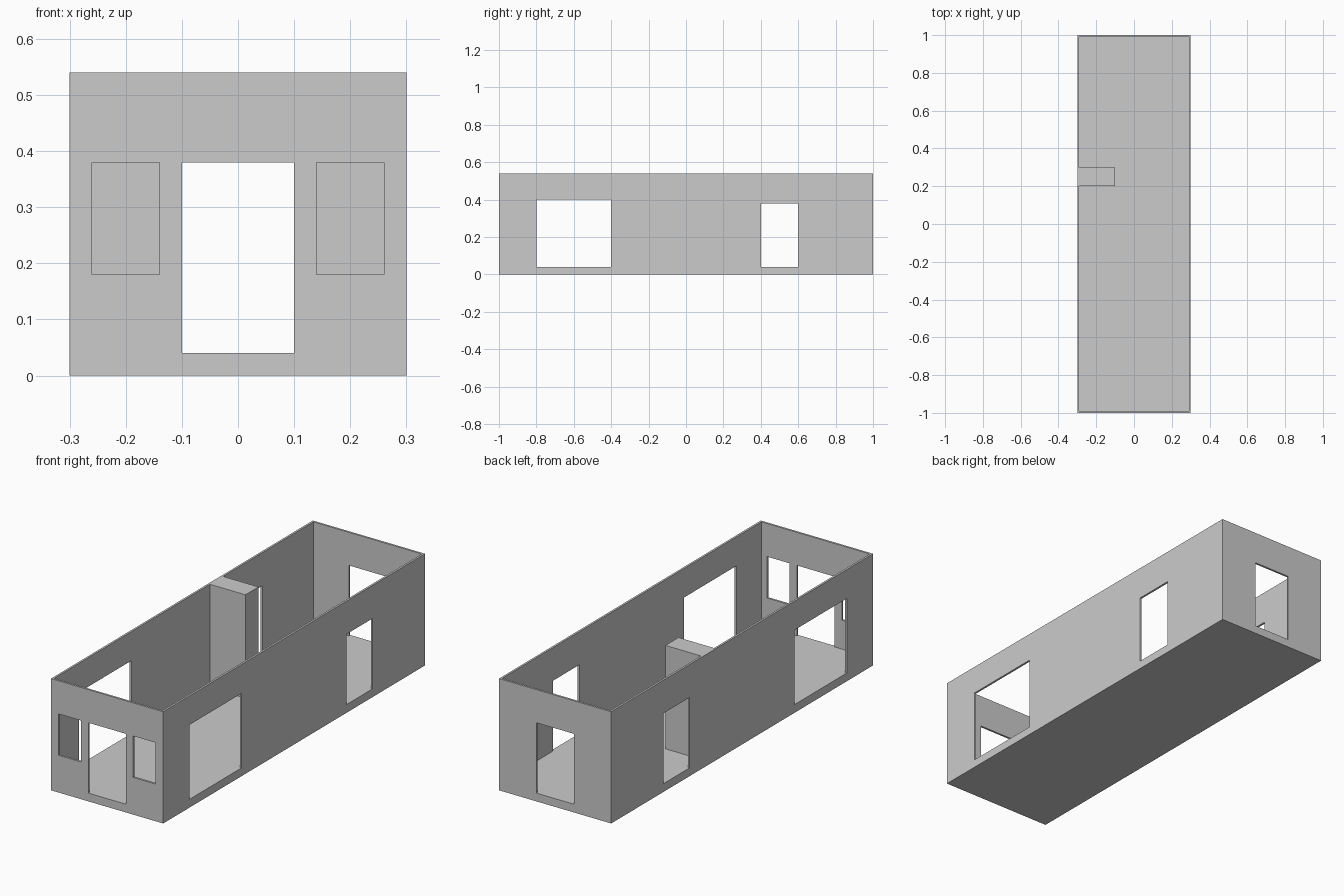
import bpy
import bmesh
from mathutils import Vector

if "Cube" in bpy.data.objects:
    bpy.data.objects.remove(bpy.data.objects["Cube"])

WALL = 0.01      # wall thickness
FLOOR = 0.04     # floor slab thickness
TOP = 0.54       # top of the walls
W, L = 0.3, 1.0  # half width, half length
DOOR = 0.38      # head height of doors and windows


def box(name, x0, x1, y0, y1, z0, z1):
    bm = bmesh.new()
    bmesh.ops.create_cube(bm, size=1)
    size = Vector((x1 - x0, y1 - y0, z1 - z0))
    mid = Vector((x0 + x1, y0 + y1, z0 + z1)) / 2
    for v in bm.verts:
        v.co = v.co * size + mid
    mesh = bpy.data.meshes.new(name)
    bm.to_mesh(mesh)
    bm.free()
    ob = bpy.data.objects.new(name, mesh)
    bpy.context.collection.objects.link(ob)
    return ob


def cut(target, *bounds):
    cutter = box("cutter", *bounds)
    cutter.hide_render = True
    mod = target.modifiers.new("cut", 'BOOLEAN')
    mod.operation = 'DIFFERENCE'
    mod.solver = 'EXACT'
    mod.object = cutter
    bpy.context.view_layer.objects.active = target
    bpy.ops.object.modifier_apply(modifier=mod.name)
    bpy.data.objects.remove(cutter)


# Open-topped shell: floor slab and four thin walls
shell = box("walls_and_floor", -W, W, -L, L, 0, TOP)
cut(shell, -W + WALL, W - WALL, -L + WALL, L - WALL, FLOOR, 1)

# Side openings, straight through both long walls
cut(shell, -1, 1, -0.8, -0.4, FLOOR, 0.40)
cut(shell, -1, 1, 0.4, 0.6, FLOOR, DOOR)

# End doors, straight through front and back walls
cut(shell, -0.1, 0.1, -2, 2, FLOOR, DOOR)

# Front windows either side of the door
for s in (-1, 1):
    cut(shell, s * 0.2 - 0.06, s * 0.2 + 0.06, -1.1, -0.9, 0.18, DOOR)

# Full-height pillar against the left wall
box("wall_pillar", -W + WALL, -0.1, 0.2, 0.3, FLOOR, TOP)
